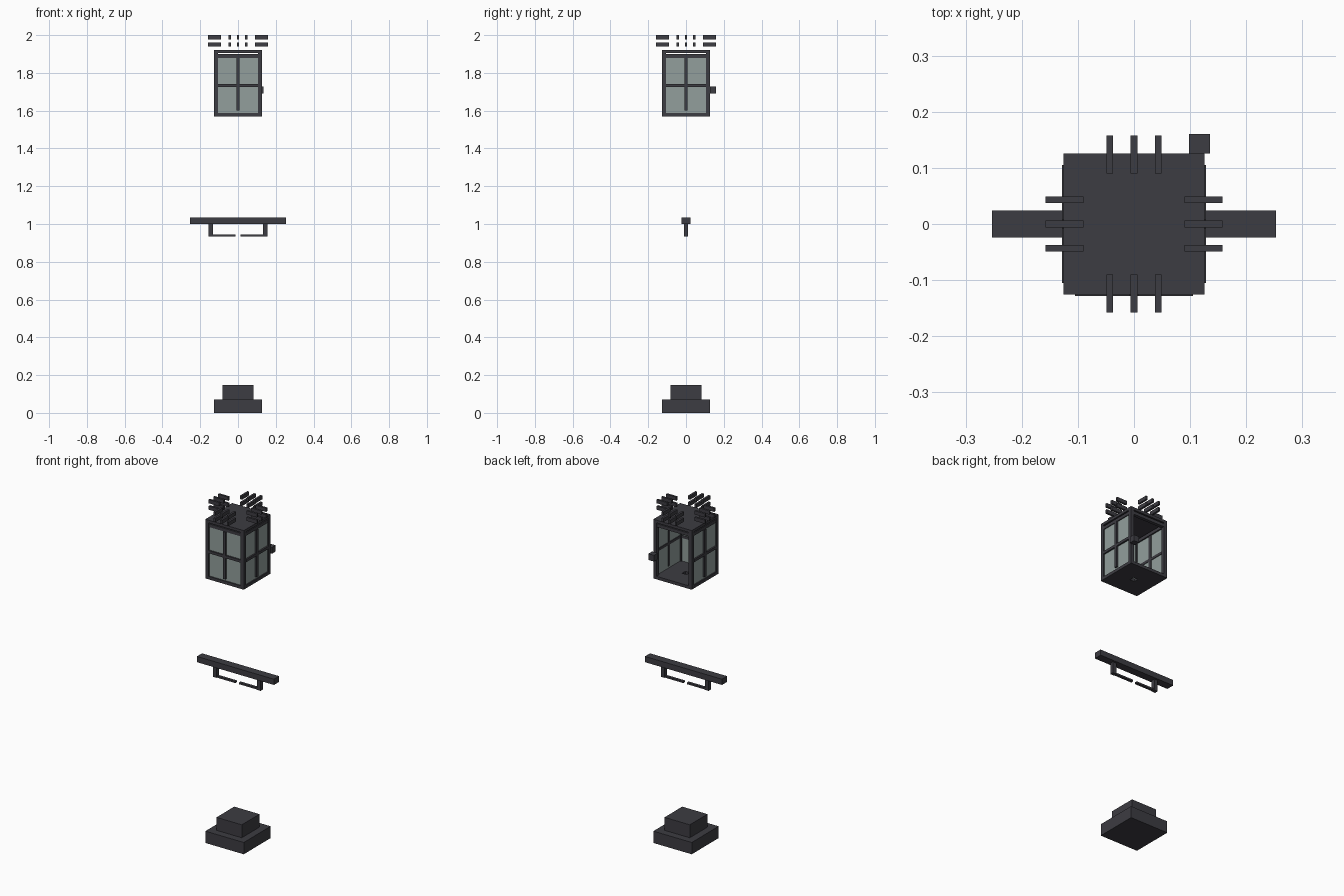
import bpy, bmesh, math
from mathutils import Matrix, Vector

if "Cube" in bpy.data.objects:
    bpy.data.objects.remove(bpy.data.objects["Cube"])


def material(name, rgb):
    m = bpy.data.materials.new(name)
    m.diffuse_color = (*rgb, 1)
    m.use_nodes = True
    m.node_tree.nodes["Principled BSDF"].inputs["Base Color"].default_value = m.diffuse_color
    return m


IRON = material("dark iron", (0.046, 0.045, 0.054))
GLASS = material("grey glass", (0.29, 0.345, 0.335))


def boxes(name, bounds, mat, quarter_turns=(0,)):
    """Boxes given as (x0, x1, y0, y1, z0, z1), repeated around the z axis."""
    bm = bmesh.new()
    for turn in quarter_turns:
        rot = Matrix.Rotation(turn * math.pi / 2, 4, 'Z')
        for x0, x1, y0, y1, z0, z1 in bounds:
            move = Matrix.Translation(Vector((x0 + x1, y0 + y1, z0 + z1)) / 2)
            size = Matrix.Diagonal((x1 - x0, y1 - y0, z1 - z0, 1))
            bmesh.ops.create_cube(bm, size=1, matrix=rot @ move @ size)
    mesh = bpy.data.meshes.new(name)
    bm.to_mesh(mesh)
    bm.free()
    mesh.materials.append(mat)
    ob = bpy.data.objects.new(name, mesh)
    bpy.context.collection.objects.link(ob)
    return ob


ALL = (0, 1, 2, 3)
W = 0.126   # half width of lantern and base
P = 0.105   # inner edge of corner posts

# Stepped base
boxes("base_plinth", [(-W, W, -W, W, 0, 0.07)], IRON)
boxes("base_step", [(-0.083, 0.083, -0.083, 0.083, 0.07, 0.147)], IRON)

# Crossbar with two bent hangers below
boxes("crossbar", [(-0.253, 0.253, -0.024, 0.024, 1.0, 1.034)], IRON)
boxes("hanger", [(0.132, 0.156, -0.011, 0.011, 0.934, 1.0),
                 (0.012, 0.132, -0.008, 0.008, 0.934, 0.944)], IRON, (0, 2))

# Lantern floor with a small square hole
boxes("lantern_floor", [(-W, 0.015, -W, -0.015, 1.57, 1.588)], IRON, ALL)

# Lantern roof plate and corner posts
boxes("lantern_roof", [(-W, W, -W, W, 1.905, 1.921)], IRON)
boxes("corner_post", [(P, W, P, W, 1.588, 1.905)], IRON, ALL)
boxes("top_rail", [(-P, P, -0.124, -P, 1.88, 1.899)], IRON, ALL)

# Glass on front and both sides; the back is open
SIDES = (0, 1, 3)
boxes("glass_pane", [(-P, P, -0.119, -0.113, 1.588, 1.88)], GLASS, SIDES)
boxes("glazing_bar", [(-0.009, 0.009, -0.128, -0.110, 1.60, 1.88),
                      (-P, P, -0.128, -0.110, 1.726, 1.742)], IRON, SIDES)

# Door latch at the back corner
boxes("latch", [(0.098, 0.135, W, 0.16, 1.69, 1.727)], IRON)

# Two tiers of radiating prongs above the roof
boxes("roof_prong", [(x - 0.006, x + 0.006, -0.158, -0.09, z, z + 0.022)
                     for x in (-0.043, 0, 0.043) for z in (1.94, 1.978)],
      IRON, ALL)
